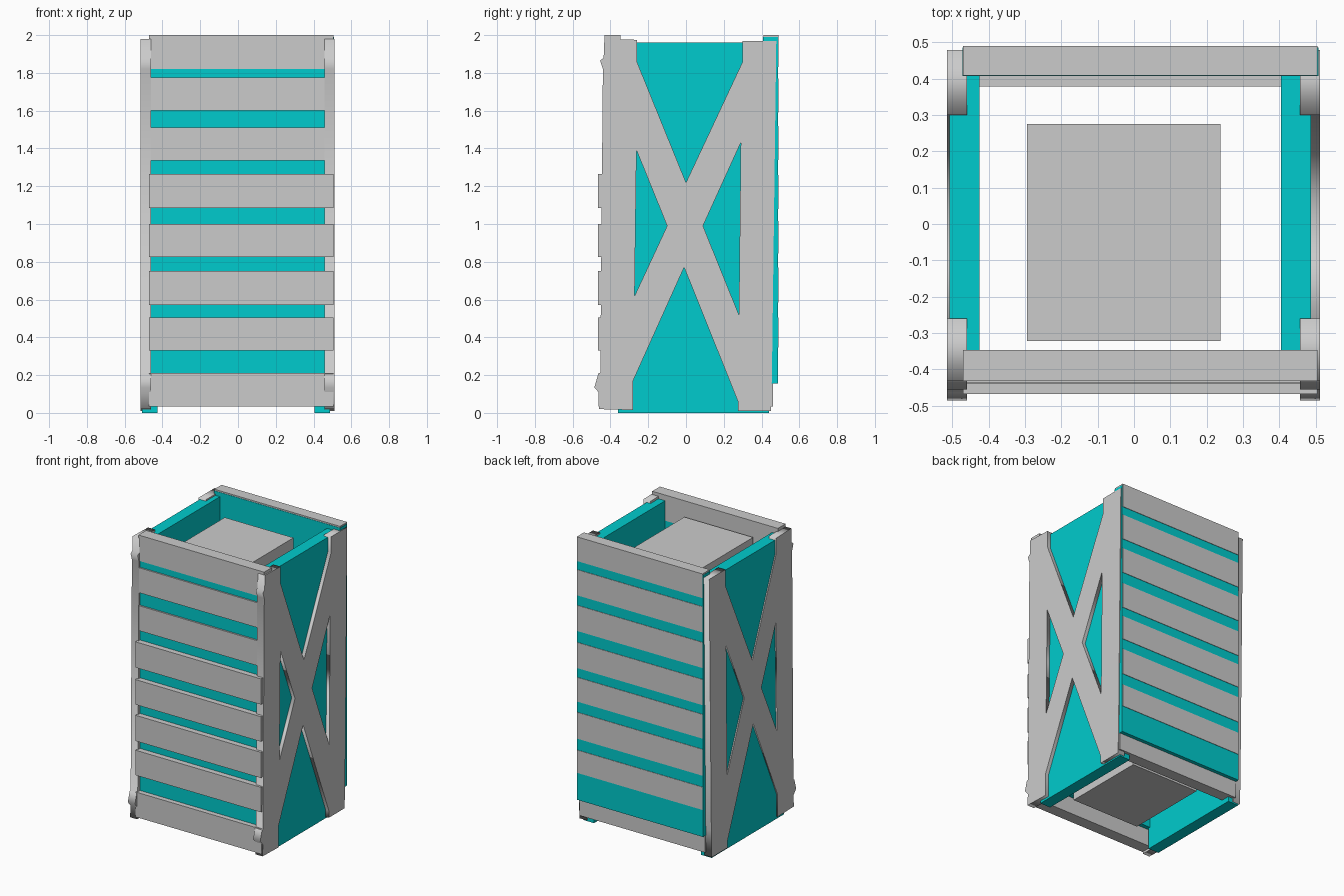
import bpy
from math import radians

if "Cube" in bpy.data.objects:
    bpy.data.objects.remove(bpy.data.objects["Cube"])

teal = bpy.data.materials.new("teal")
teal.diffuse_color = (0.0, 0.6, 0.61, 1)
teal.use_nodes = True
teal.node_tree.nodes["Principled BSDF"].inputs["Base Color"].default_value = teal.diffuse_color


def box(name, x, y, z, mat=None):
    """Box from (min, max) ranges on each axis."""
    bpy.ops.mesh.primitive_cube_add(size=1, location=[sum(r) / 2 for r in (x, y, z)])
    ob = bpy.context.object
    ob.name = name
    ob.scale = [r[1] - r[0] for r in (x, y, z)]
    bpy.ops.object.transform_apply(location=False, rotation=False, scale=True)
    if mat:
        ob.data.materials.append(mat)
    return ob


def cutout_panel(name, loops, x):
    """Flat panel in the y-z plane, with holes, extruded over the x range."""
    cu = bpy.data.curves.new(name, 'CURVE')
    cu.dimensions = '2D'
    cu.fill_mode = 'BOTH'
    cu.extrude = (x[1] - x[0]) / 2
    for pts in loops:
        sp = cu.splines.new('POLY')
        sp.points.add(len(pts) - 1)
        for p, (u, v) in zip(sp.points, pts):
            p.co = (u, v, 0, 1)
        sp.use_cyclic_u = True
    ob = bpy.data.objects.new(name, cu)
    bpy.context.collection.objects.link(ob)
    ob.rotation_euler = (radians(90), 0, radians(90))
    ob.location.x = (x[0] + x[1]) / 2
    bpy.ops.object.select_all(action='DESELECT')
    ob.select_set(True)
    bpy.context.view_layer.objects.active = ob
    bpy.ops.object.convert(target='MESH')
    return ob


# X-braced side frames with small clips on the front edge
outline = [
    (-0.46, 0.02), (-0.455, 0.10), (-0.485, 0.135), (-0.465, 0.205), (-0.454, 0.21),
    (-0.44, 1.82), (-0.455, 1.865), (-0.436, 1.88), (-0.432, 1.98),
    (-0.26, 1.975), (-0.26, 1.86), (0.0, 1.22), (0.30, 1.86), (0.30, 1.97),
    (0.478, 1.97), (0.455, 0.20), (0.45, 0.01),
    (0.275, 0.01), (0.275, 0.06), (-0.01, 0.77), (-0.28, 0.17), (-0.28, 0.015)]
front_hole = [(-0.262, 1.39), (-0.10, 0.99), (-0.272, 0.62)]
back_hole = [(0.29, 1.43), (0.09, 0.99), (0.28, 0.52)]
for side, x in (("left", (-0.515, -0.46)), ("right", (0.457, 0.512))):
    cutout_panel(f"{side}_frame", [outline, front_hole, back_hole], x)

# Teal inner panels
box("left_panel", (-0.507, -0.425), (-0.36, 0.44), (0, 1.96), teal)
box("right_panel", (0.405, 0.487), (-0.36, 0.44), (0, 1.96), teal)
box("front_panel", (-0.465, 0.50), (-0.428, -0.348), (0.155, 1.99), teal)
box("back_panel", (-0.472, 0.507), (0.407, 0.486), (0.155, 1.99), teal)

# Front slats: (bottom, top, front face y)
W = (-0.47, 0.505)
front = [(0.035, 0.21, -0.463), (0.33, 0.505, -0.467), (0.57, 0.75, -0.467),
         (0.825, 1.0, -0.467), (1.085, 1.265, -0.467), (1.335, 1.51, -0.440),
         (1.60, 1.775, -0.438), (1.82, 2.0, -0.432)]
for i, (z0, z1, y) in enumerate(front):
    box(f"front_slat_{i + 1}", W, (y, y + 0.085), (z0, z1))

# Back slats, nearly flush with the back panel, over a recessed bottom rail
back = [(0.345, 0.505), (0.585, 0.77), (0.845, 1.015), (1.08, 1.26),
        (1.34, 1.52), (1.59, 1.77), (1.83, 2.0)]
for i, z in enumerate(back):
    box(f"back_slat_{i + 1}", W, (0.409, 0.489), z)
box("back_bottom_rail", W, (0.378, 0.46), (0.035, 0.21))

# Inner block
box("inner_block", (-0.295, 0.238), (-0.322, 0.275), (0.10, 1.90))
